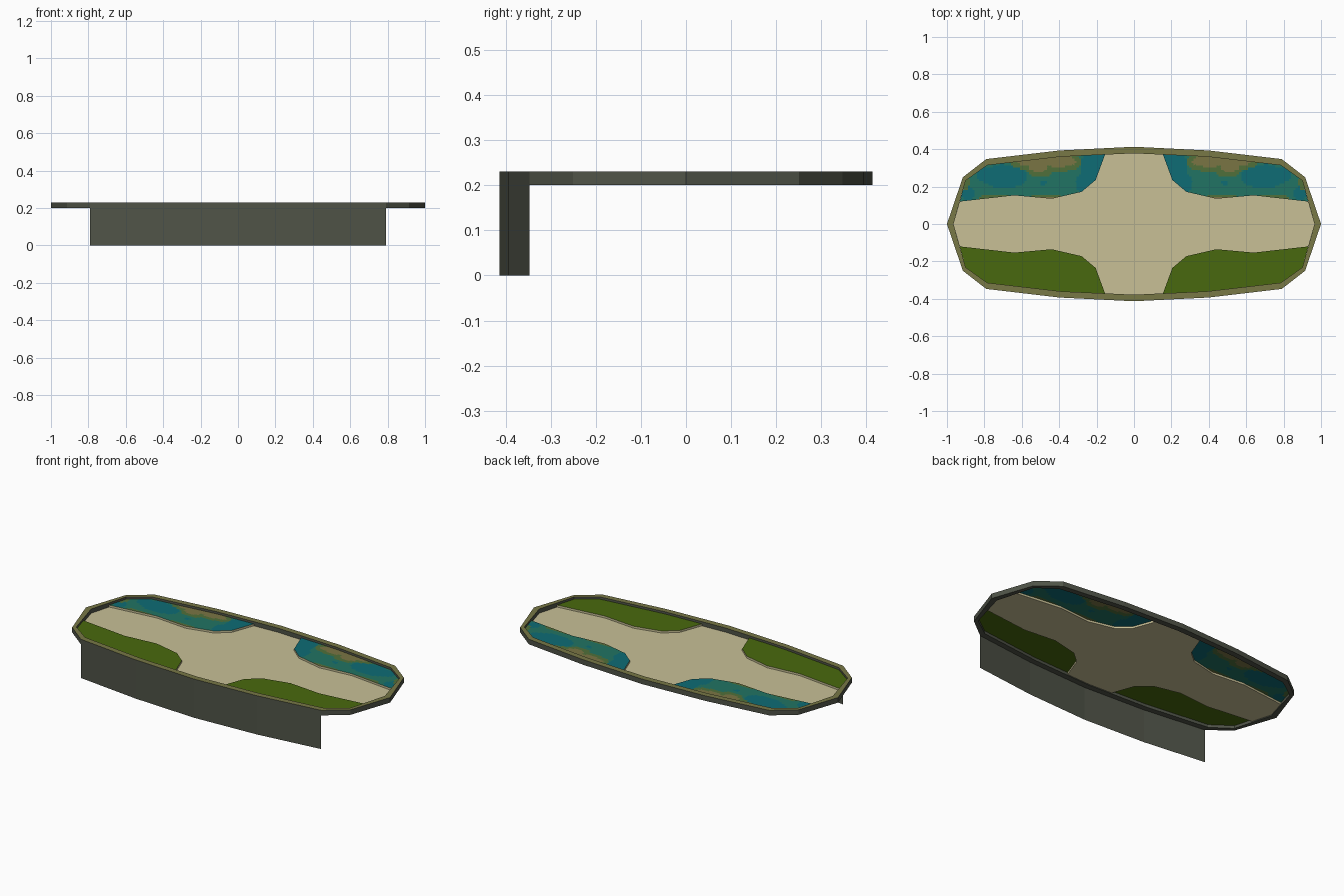
import bpy, bmesh
from mathutils import Vector

if "Cube" in bpy.data.objects:
    bpy.data.objects.remove(bpy.data.objects["Cube"])


def srgb(r, g, b):
    def lin(c):
        c /= 255
        return c / 12.92 if c < 0.04045 else ((c + 0.055) / 1.055) ** 2.4
    return (lin(r), lin(g), lin(b), 1)


def material(name, *rgb):
    m = bpy.data.materials.new(name)
    m.diffuse_color = srgb(*rgb)
    m.use_nodes = True
    m.node_tree.nodes["Principled BSDF"].inputs["Base Color"].default_value = m.diffuse_color
    return m


SAND = material("cream path", 200, 192, 150)
GRASS = material("grass green", 73, 105, 14)
RIM = material("olive rim", 120, 120, 70)
WALL = material("grey green wall", 80, 84, 72)
DEEP = material("deep water blue", 14, 108, 117)
TEAL = material("shallow water teal", 33, 116, 99)
SHORE = material("shore green", 80, 112, 58)
SILT = material("silt olive", 122, 117, 68)

Z_BASE, Z_PATH, Z_BANK, Z_TOP = 0.2, 0.205, 0.217, 0.23

# quarter profiles: outer edge, inner edge, and path border
OUTER = [(1, 0), (0.915, 0.25), (0.79, 0.347), (0.4, 0.393), (0, 0.413)]
INNER = [(0.965, 0), (0.9, 0.232), (0.785, 0.314), (0.39, 0.36), (0, 0.378)]
BORDER = [(0.931, 0.12), (0.64, 0.153), (0.44, 0.135), (0.28, 0.172),
          (0.205, 0.235), (0.155, 0.371)]


def full_loop(quarter):
    """Mirror a quarter (right tip to back middle) into a closed outline."""
    half = quarter + [(-x, y) for x, y in reversed(quarter[:-1])]
    return half + [(x, -y) for x, y in reversed(half[1:-1])]


def finish(bm, name, mats):
    me = bpy.data.meshes.new(name)
    bm.to_mesh(me)
    bm.free()
    ob = bpy.data.objects.new(name, me)
    for m in mats:
        me.materials.append(m)
    bpy.context.collection.objects.link(ob)
    return ob


def ring(bm, pts, z):
    return [bm.verts.new((x, y, z)) for x, y in pts]


def strip(bm, a, b, closed=True, mat=0):
    n = len(a)
    for i in range(n if closed else n - 1):
        j = (i + 1) % n
        bm.faces.new((a[i], a[j], b[j], b[i])).material_index = mat


def sheet(bm, pts, z):
    """Flat upward-facing sheet."""
    f = bm.faces.new(ring(bm, pts, z))
    f.normal_update()
    if f.normal.z < 0:
        f.normal_flip()
    bmesh.ops.triangulate(bm, faces=[f])


# rim: closed frame, olive on top, grey on its sides
bm = bmesh.new()
o, i = full_loop(OUTER), full_loop(INNER)
loops = [ring(bm, o, Z_BASE), ring(bm, o, Z_TOP), ring(bm, i, Z_TOP), ring(bm, i, Z_BASE)]
for k in range(4):
    strip(bm, loops[k], loops[(k + 1) % 4], mat=1 if k == 1 else 0)
bmesh.ops.recalc_face_normals(bm, faces=bm.faces)
finish(bm, "rim", [WALL, RIM])

# front skirt hanging below the rim
bm = bmesh.new()
front = [(-x, -y) for x, y in OUTER[2:]] + [(x, -y) for x, y in reversed(OUTER[2:-1])]
strip(bm, ring(bm, front, 0), ring(bm, front, Z_BASE), closed=False)
finish(bm, "front_skirt", [WALL])

# recessed cross-shaped path
bm = bmesh.new()
sheet(bm, full_loop([INNER[0]] + BORDER + [INNER[-1]]), Z_PATH)
finish(bm, "path", [SAND])


def in_blob(x, y, blobs):
    return any(((x - cx) / rx) ** 2 + ((y - cy) / ry) ** 2 < 1 for cx, cy, rx, ry in blobs)


SILT_BLOBS = [(0.52, 0.36, 0.13, 0.055), (0.4, 0.335, 0.09, 0.03), (0.51, 0.31, 0.05, 0.035),
              (0.46, 0.138, 0.06, 0.01)]
SHORE_BLOBS = [(0.52, 0.36, 0.17, 0.075), (0.4, 0.33, 0.12, 0.05), (0.5, 0.3, 0.08, 0.05),
               (0.47, 0.14, 0.1, 0.018), (0.74, 0.142, 0.09, 0.015), (0.9, 0.22, 0.02, 0.04)]
DEEP_BLOBS = [(0.2, 0.3, 0.085, 0.12), (0.24, 0.22, 0.07, 0.07), (0.69, 0.255, 0.12, 0.065),
              (0.78, 0.26, 0.06, 0.04), (0.89, 0.165, 0.035, 0.04), (0.485, 0.22, 0.015, 0.015)]


def water_colour(x, y):
    for idx, blobs in ((3, SILT_BLOBS), (2, SHORE_BLOBS), (0, DEEP_BLOBS)):
        if in_blob(abs(x), y, blobs):
            return idx
    return 1


# four banks: grass in front, patterned water behind, with cream path walls
for sx, side in ((1, "right"), (-1, "left")):
    for sy in (1, -1):
        border = [(sx * x, sy * y) for x, y in BORDER]
        edge = [(sx * x, sy * y) for x, y in reversed(INNER[1:4])]
        bm = bmesh.new()
        sheet(bm, border + edge, Z_BANK)
        if sy > 0:
            # cut into small cells and colour them by depth patches
            for axis, lo, n in ((0, 0.15, 64), (1, 0.12, 22)):
                for k in range(n):
                    p, nrm = Vector((0, 0, 0)), Vector((0, 0, 0))
                    p[axis] = (lo + 0.0121 * k) * (sx if axis == 0 else 1)
                    nrm[axis] = 1
                    bmesh.ops.bisect_plane(bm, geom=bm.verts[:] + bm.edges[:] + bm.faces[:],
                                           plane_co=p, plane_no=nrm)
            for f in bm.faces:
                c = f.calc_center_median()
                f.material_index = water_colour(c.x, c.y)
            finish(bm, side + "_water", [DEEP, TEAL, SHORE, SILT])
        else:
            finish(bm, side + "_grass", [GRASS])
        bm = bmesh.new()
        lower, upper = ring(bm, border, Z_PATH), ring(bm, border, Z_BANK)
        strip(bm, lower, upper, closed=False)
        if sx * sy < 0:
            bmesh.ops.reverse_faces(bm, faces=bm.faces)
        finish(bm, side + ("_back" if sy > 0 else "_front") + "_path_wall", [SAND])
